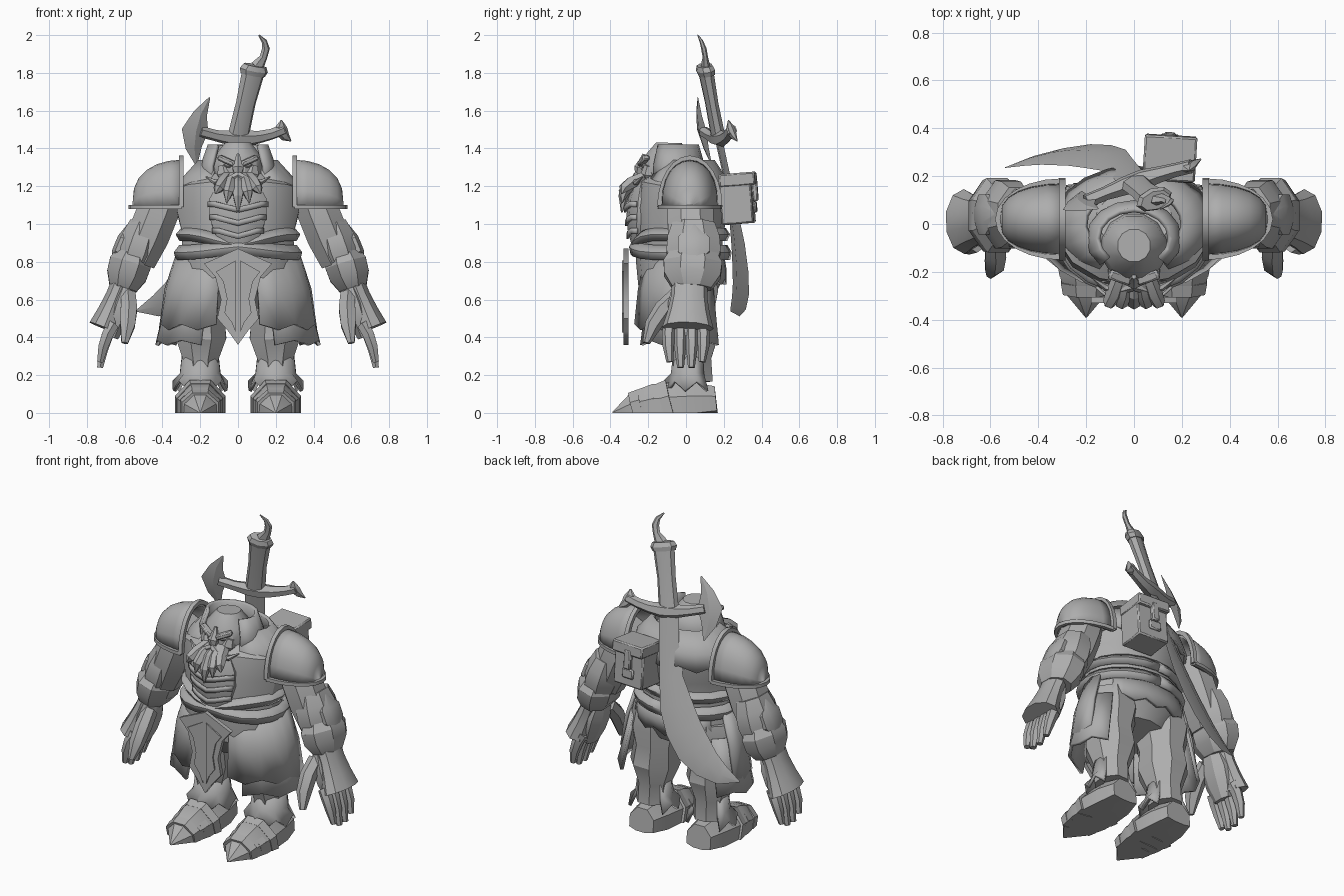
import bpy, bmesh, math
from mathutils import Vector, Euler

cube = bpy.data.objects.get("Cube")
if cube:
    bpy.data.objects.remove(cube)

grey = bpy.data.materials.new("plain_grey")
grey.use_nodes = True
grey.diffuse_color = (.42, .42, .42, 1)
grey.node_tree.nodes["Principled BSDF"].inputs["Base Color"].default_value = grey.diffuse_color
parts = []
FORWARD, SIDEWAYS, UPWARD = Vector((0, 1, 0)), Vector((1, 0, 0)), Vector((0, 0, 1))


def make(name, verts, faces, mirror=False, thick=0, bevel=0):
    mesh = bpy.data.meshes.new(name)
    mesh.from_pydata([tuple(v) for v in verts], [], faces)
    mesh.materials.append(grey)
    bm = bmesh.new()
    bm.from_mesh(mesh)
    bmesh.ops.recalc_face_normals(bm, faces=bm.faces)
    bm.to_mesh(mesh)
    bm.free()
    ob = bpy.data.objects.new(name, mesh)
    bpy.context.collection.objects.link(ob)
    if thick:
        ob.modifiers.new("thickness", 'SOLIDIFY').thickness = thick
    if bevel:
        chamfer = ob.modifiers.new("chamfer", 'BEVEL')
        chamfer.width, chamfer.segments = bevel, 1
    if mirror:
        ob.modifiers.new("mirror", 'MIRROR')
    parts.append(ob)


def line(start, end):
    return lambda t: Vector(start).lerp(Vector(end), t)


def bow(start, bend, end):
    """Quadratic curve pulled towards the bend point."""
    return lambda t: line(start, bend)(t).lerp(line(bend, end)(t), t)


def arc(centre, out, up):
    """Half ellipse over the two given directions."""
    return lambda t: Vector(centre) + Vector(out) * math.cos(math.pi * t) + Vector(up) * math.sin(math.pi * t)


def loft(name, path, widths, flat=1, sides=8, across=FORWARD, mirror=False, phase=0.5):
    """Skin rings spaced evenly on a path; flat is ring depth (along across) over width."""
    verts, faces, last = [], [], len(widths) - 1
    for i, width in enumerate(widths):
        t, width = i / last, max(width, .004)
        ahead = (path(t + .01) - path(t - .01)).normalized()
        depth_axis = (across - ahead * across.dot(ahead)).normalized()
        width_axis = depth_axis.cross(ahead)
        for j in range(sides):
            angle = math.tau * (j + phase) / sides
            v = path(t) + width * (width_axis * math.cos(angle) + depth_axis * flat * math.sin(angle))
            v.z = max(v.z, 0)
            verts.append(v)
    for i in range(last):
        for j in range(sides):
            a, b = i * sides + j, i * sides + (j + 1) % sides
            faces.append((a, b, b + sides, a + sides))
    faces += [range(sides), range(last * sides, len(verts))]
    make(name, verts, [tuple(f) for f in faces], mirror)


def grid(name, rows, columns, point, mirror, thick):
    """Open surface from a rule giving a point for each row and column."""
    verts = [point(r, c) for r in range(rows) for c in range(columns)]
    corners = [r * columns + c for r in range(rows - 1) for c in range(columns - 1)]
    make(name, verts, [(a, a + columns, a + columns + 1, a + 1) for a in corners], mirror, thick)


def sheet(name, top, bottom, radii, flat=.8, start=-1.0, end=1.0, columns=20, centre=(0, 0),
          zigzag=0.0, peak=0.0, mirror=False, thick=.02):
    """Plate bent round the body; start and end are half turns from the front."""
    def point(r, c):
        turn = start + (end - start) * c / columns
        angle, t = math.pi * turn, r / (len(radii) - 1)
        z = top + (bottom - top) * t + peak * max(0, 1 - 4 * abs(turn))
        if t == 1 and c % 2:
            z += zigzag
        return (centre[0] + radii[r] * math.sin(angle), centre[1] - flat * radii[r] * math.cos(angle), z)
    grid(name, len(radii), columns + 1, point, mirror, thick)


def plate(name, outline, y, depth):
    """Mirrored plate pushed back from a half outline in x and z."""
    n = len(outline)
    verts = [(x, y + back, z) for back in (0, depth) for x, z in outline]
    faces = [tuple(range(n)), tuple(range(n, n + n))]
    faces += [(i, i + 1, i + 1 + n, i + n) for i in range(n - 1)]
    make(name, verts, faces, True)


def box(name, place, size, turn=(0, 0, 0), mirror=False):
    signs = (-.5, .5)
    verts = [Vector((x * size[0], y * size[1], z * size[2])) for x in signs for y in signs for z in signs]
    for v in verts:
        v.rotate(Euler(turn))
    faces = [(0, 1, 3, 2), (4, 6, 7, 5), (0, 4, 5, 1), (2, 3, 7, 6), (0, 2, 6, 4), (1, 5, 7, 3)]
    make(name, [v + Vector(place) for v in verts], faces, mirror, bevel=.008)


# Torso, mantle, collar and belts
loft("torso", bow((0, 0, .58), (0, -.08, .94), (0, .02, 1.3)), [.2, .31, .31, .3, .33, .33, .16], flat=.75, sides=14)
sheet("mantle", 1.34, 1.12, [.21, .31, .34], flat=.72, start=.16, end=1.84, columns=16, zigzag=.035)
sheet("collar", 1.42, 1.2, [.16, .2, .2], start=.25, end=1.75, columns=12, centre=(0, -.06))
sheet("waist_band", .98, .91, [.3, .33, .31], centre=(0, -.03), peak=-.06)
sheet("hip_belt", .89, .81, [.31, .34, .33], centre=(0, -.03), peak=.03)
sheet("back_flap", .84, .68, [.31, .33, .33], flat=.65, start=.7, end=1.3, columns=8, zigzag=.03)

# Skirt tiers
sheet("lower_skirt", .7, .36, [.36, .4, .44], flat=.62, start=.15, end=.72, columns=6, zigzag=.025, mirror=True)
sheet("upper_skirt", .84, .47, [.33, .39, .42], flat=.68, start=.09, end=.6, columns=6, zigzag=-.03, mirror=True)

# Tabard with raised inner panels
half = [(0, .87), (.18, .79), (.12, .72), (.09, .6), (.11, .5), (.05, .43), (0, .36)]
plate("tabard_rim", half, y=-.33, depth=.025)
plate("tabard_panel", [(max(x * .65, .012), .62 + (z - .62) * .75) for x, z in half], y=-.338, depth=.02)

# Legs, flared greaves and pointed boots
loft("leg", line((.19, 0, .76), (.2, .04, .16)), [.14, .16, .13, .145, .1, .1], flat=1.1, mirror=True)
sheet("greave", .3, .12, [.1, .11, .15], start=-.7, end=.7, columns=10, centre=(.2, .03), flat=1, zigzag=.05, mirror=True)
loft("boot", line((.2, .16, .05), (.2, -.39, 0)), [.09, .12, .13, .13, .1, 0], flat=1.1, across=UPWARD, mirror=True)
for i in range(3):
    y, width = -.08 * (i + 1), .145 - .015 * i
    loft("toe_band", line((.2, y, .03), (.2, y - .05, .02)), [width, width - .01], flat=1.1 - .1 * i, across=UPWARD, mirror=True)


# Shoulder domes with raised rims
def dome_point(r, c):
    out, over = math.pi * r / 12, math.pi * c / 12
    ring = max(math.cos(out), 0) ** .7
    return (.3 + .26 * math.sin(out), .02 - .15 * ring * math.cos(over), 1.09 + .25 * ring * math.sin(over) ** .8)


grid("shoulder_dome", 7, 13, dome_point, True, .02)
shoulder = (.3, .02, 1.09)
loft("dome_inner_rim", arc(shoulder, (0, -.16, 0), (0, 0, .26)), [.018] * 13, sides=4, across=SIDEWAYS, mirror=True)
loft("dome_lower_rim", arc(shoulder, (0, -.16, 0), (.27, 0, 0)), [.015] * 13, sides=4, across=UPWARD, mirror=True)

# Arms, layered bracers and flared cuffs
loft("upper_arm", line((.37, .02, 1.2), (.53, .03, .8)), [.1, .12, .12, .1], flat=1.1, mirror=True)
loft("bracer_upper", line((.49, .04, 1), (.56, .04, .78)), [.09, .11, .115, .1], flat=1.35, mirror=True)
loft("bracer_lower", line((.55, .04, .86), (.61, .03, .66)), [.09, .12, .115, .08], flat=1.4, mirror=True)
loft("elbow_guard", line((.58, .04, 1), (.67, .04, .78)), [0, .03, .03, 0], flat=3, mirror=True)
loft("cuff", line((.61, .02, .7), (.71, .01, .45)), [.06, .06, .07, .085], flat=1.6, sides=10, mirror=True)

# Hands: palm, thumb and four bent fingers
loft("palm", line((.59, 0, .66), (.67, 0, .4)), [.05, .065, .06, .04], flat=1.6, mirror=True)
loft("thumb", bow((.58, -.05, .62), (.57, -.17, .52), (.6, -.21, .37)), [.045, .05, .045, .02], sides=6, mirror=True)
for i in range(4):
    y, tip = .057 * (i - 1.5), .24 if i in (1, 2) else .27
    loft("finger", bow((.66, y, .47), (.71, y * 1.2, .4), (.73, y, tip)), [.035, .035, .03, .018], sides=6, mirror=True)

# Head, face and moustache
loft("head", line((0, -.1, 1.14), (0, -.09, 1.43)), [.1, .13, .145, .13, .07], sides=12)
box("brow", (.06, -.225, 1.335), (.1, .04, .03), (0, -.4, .35), mirror=True)
box("eye", (.055, -.225, 1.308), (.04, .02, .018), (0, -.2, .3), mirror=True)
loft("cheek", line((.08, -.19, 1.31), (.06, -.2, 1.22)), [.03, .045, .02], sides=6, mirror=True)
loft("nose", line((0, -.22, 1.37), (0, -.25, 1.26)), [.01, .02, .035, .02], sides=6)
loft("moustache", bow((0, -.26, 1.26), (.1, -.3, 1.18), (.17, -.23, 1.25)), [.02, .022, .016, 0], sides=6, mirror=True)

# Beard: rounded bib with bands and hanging tufts
loft("beard_bib", line((0, -.22, 1.22), (0, -.25, .86)), [.11, .16, .16, .13, .06], flat=.5, sides=10)
for i in range(3):
    top, radius = 1.12 - .07 * i, .17 - .012 * i
    sheet("bib_band", top, top - .03, [radius, radius], flat=.52, start=-.4, end=.4, columns=6, centre=(0, -.24), peak=-.03, thick=.012)
for i in range(-2, 3):
    x = .05 * i
    loft("beard_tuft", bow((x * .6, -.22, 1.25), (x, -.35, 1.2), (x * 1.2, -.34, 1.06 + abs(x))), [.03, .035, .028, 0], sides=6)


# Great sword, laid out on one slanted plane behind the back
def on_plane(x, z):
    return Vector((x, .16 + .34 * x - .27 * (z - 1.5), z))


def sword_part(name, start, bend, end, widths, flat, sides=6):
    path = bow(on_plane(*start), on_plane(*bend), on_plane(*end))
    loft(name, path, widths, flat, sides, across=Vector((-.34, 1, .27)), phase=0)


sword_part("sword_blade", (0, 1.47), (-.1, .59), (-.54, .54), [.06, .06, .07, .1, .11, .11, .09, .06, 0], flat=.2, sides=4)
sword_part("sword_grip", (0, 1.46), (.04, 1.64), (.085, 1.82), [.06, .055, .065], flat=.6, sides=8)
sword_part("pommel_collar", (.078, 1.79), (.084, 1.815), (.09, 1.84), [.07, .08, .065], flat=.6, sides=8)
sword_part("pommel_hook", (.1, 1.83), (.19, 1.94), (.11, 2), [.04, .022, .022, .015, 0], flat=.6)
sword_part("cross_guard", (-.2, 1.49), (.05, 1.41), (.24, 1.5), [.03, .03, .04, .045, .035, .03, .03], flat=1)
sword_part("guard_axe", (-.15, 1.67), (-.27, 1.5), (-.22, 1.31), [0, .04, .075, .045, 0], flat=.25, sides=4)
sword_part("guard_hook", (.23, 1.55), (.21, 1.48), (.28, 1.44), [0, .03, .035, .025, 0], flat=.6)

# Back pouch with lid and clasp
tilt = (.08, 0, -.06)
box("pouch", (.15, .27, 1.125), (.21, .17, .25), tilt)
box("pouch_lid", (.15, .275, 1.235), (.22, .19, .07), tilt)
box("pouch_clasp", (.15, .365, 1.18), (.05, .03, .12), tilt)
box("pouch_buckle", (.15, .365, 1.09), (.08, .02, .06), tilt)

# Crisp edges, soft curves
bpy.ops.object.select_all(action='DESELECT')
for ob in parts:
    ob.select_set(True)
bpy.context.view_layer.objects.active = parts[0]
bpy.ops.object.shade_smooth_by_angle(angle=math.radians(28))
